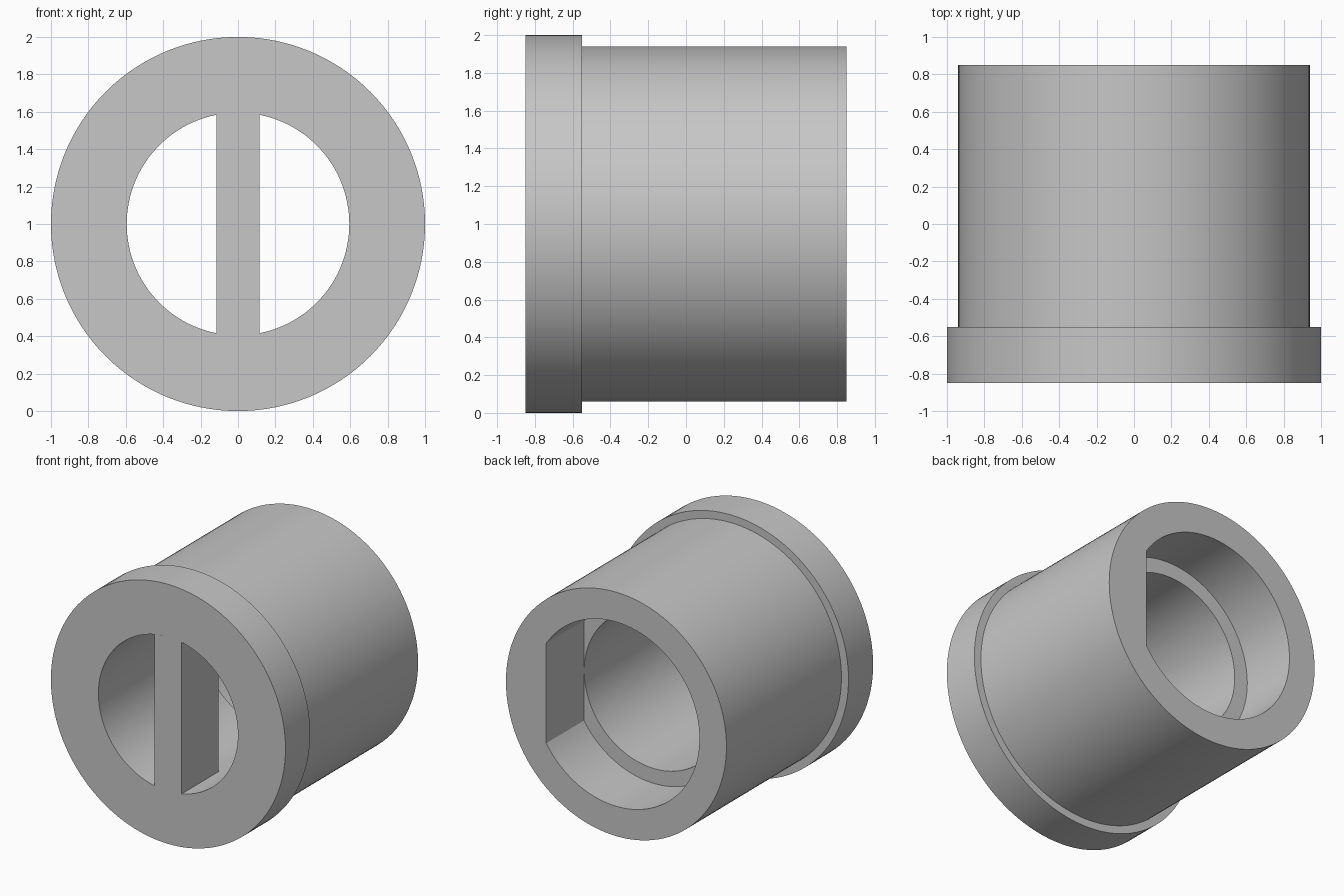
import bpy, bmesh, math

if "Cube" in bpy.data.objects:
    bpy.data.objects.remove(bpy.data.objects["Cube"])

FRONT, BACK = -0.85, 0.85
FLANGE_BACK, BAR_BACK, STEP = -0.55, -0.40, 0.39
FLANGE_R, BODY_R, BORE_R, SOCKET_R, FLAT_X = 1.0, 0.94, 0.595, 0.71, 0.597
CENTRE_Z = 1.0

grey = bpy.data.materials.new("light grey")
grey.use_nodes = True
colour = (0.57, 0.57, 0.57, 1)
grey.diffuse_color = colour
grey.node_tree.nodes["Principled BSDF"].inputs["Base Color"].default_value = colour


def finish(bm, name):
    """Turn the bmesh into a shaded object with its material."""
    bmesh.ops.recalc_face_normals(bm, faces=bm.faces)
    mesh = bpy.data.meshes.new(name)
    bm.to_mesh(mesh)
    bm.free()
    mesh.materials.append(grey)
    obj = bpy.data.objects.new(name, mesh)
    bpy.context.collection.objects.link(obj)
    bpy.ops.object.select_all(action="DESELECT")
    obj.select_set(True)
    bpy.context.view_layer.objects.active = obj
    bpy.ops.object.shade_smooth_by_angle(angle=math.radians(25))
    return obj


# Angles around the axis, including the exact corners of the socket flat
corner = math.acos(FLAT_X / SOCKET_R)
angles = sorted([math.tau * i / 128 for i in range(128)] + [corner, math.tau - corner])


def ring(bm, y, radius, flat=False):
    limit = FLAT_X if flat else radius
    return [bm.verts.new((min(radius * math.cos(a), limit), y,
                          CENTRE_Z + radius * math.sin(a))) for a in angles]


# Flanged sleeve: round front bore opening into a D-shaped rear socket
bm = bmesh.new()
rings = [ring(bm, *section) for section in (
    (FRONT, FLANGE_R), (FLANGE_BACK, FLANGE_R),
    (FLANGE_BACK, BODY_R), (BACK, BODY_R),
    (BACK, SOCKET_R, True), (STEP, SOCKET_R, True),
    (STEP, BORE_R), (FRONT, BORE_R))]
count = len(angles)
for a, b in zip(rings, rings[1:] + rings[:1]):
    for i in range(count):
        j = (i + 1) % count
        bm.faces.new((a[i], a[j], b[j], b[i]))
finish(bm, "flanged_sleeve")

# Upright bar across the front bore, with ends curved to the bore wall
bm = bmesh.new()
half_angle = math.asin(0.115 / BORE_R)
outline = []
for middle in (math.pi / 2, -math.pi / 2):
    for i in range(-4, 5):
        a = middle + half_angle * i / 4
        outline.append(bm.verts.new((BORE_R * math.cos(a), FRONT,
                                     CENTRE_Z + BORE_R * math.sin(a))))
face = bm.faces.new(outline)
extruded = bmesh.ops.extrude_face_region(bm, geom=[face], use_keep_orig=True)
moved = [v for v in extruded["geom"] if isinstance(v, bmesh.types.BMVert)]
bmesh.ops.translate(bm, verts=moved, vec=(0, BAR_BACK - FRONT, 0))
finish(bm, "cross_bar")
